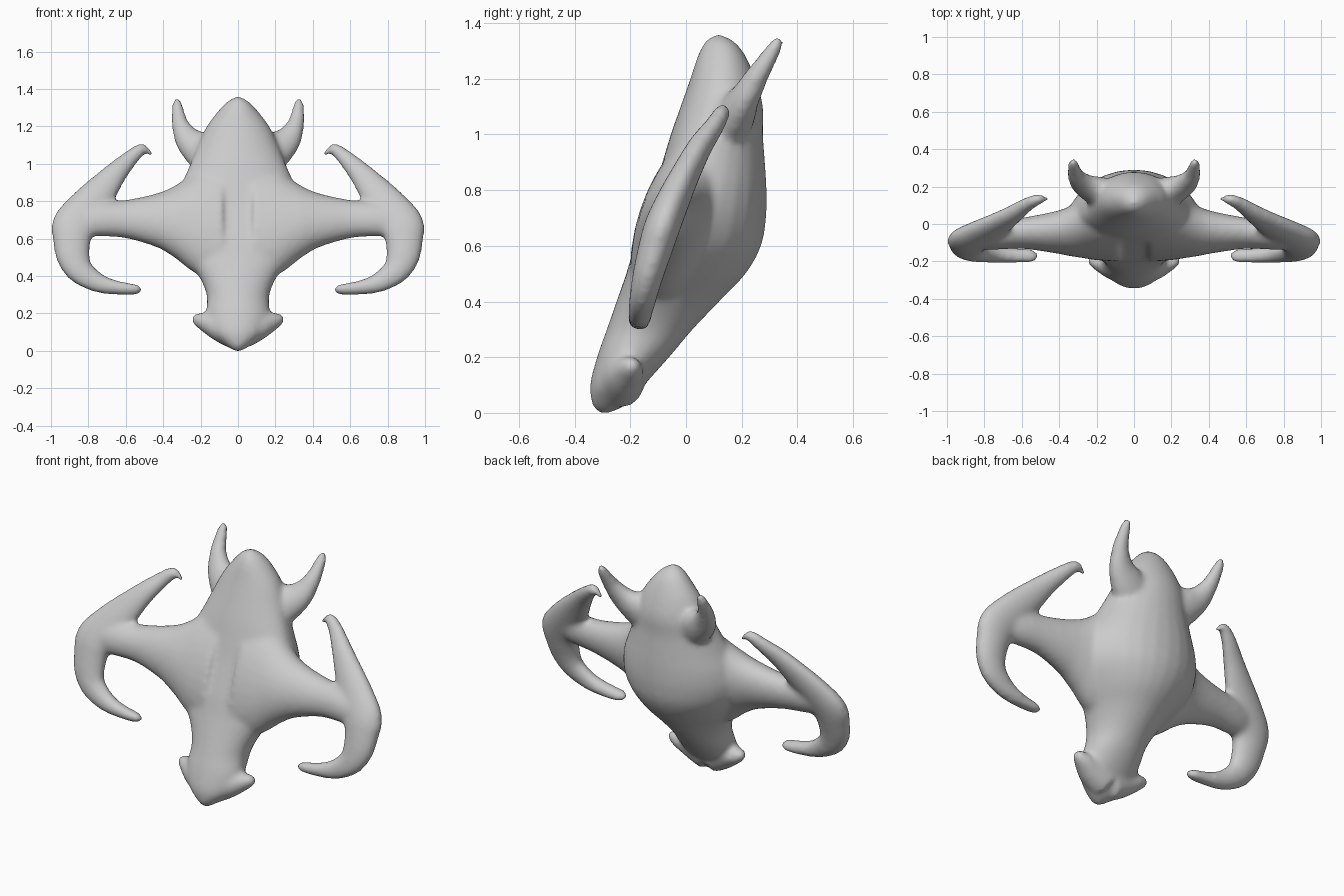
import bpy, bmesh, math
from mathutils import Vector

bm = bmesh.new()
PLANE = Vector((0, 1, -0.34)).normalized()   # limbs lie in the leaning body plane
SEG = 28


def spline(keys, steps=6):
    """Catmull-Rom through tuples of any length."""
    out = []
    for i in range(len(keys) - 1):
        p = [keys[max(0, min(len(keys) - 1, i + k))] for k in (-1, 0, 1, 2)]
        for s in range(steps):
            t = s / steps
            out.append([0.5 * (2 * b + (c - a) * t + (2 * a - 5 * b + 4 * c - d) * t * t
                               + (3 * b - a - 3 * c + d) * t ** 3) for a, b, c, d in zip(*p)])
    out.append(list(keys[-1]))
    return out


def skin(rings):
    rows = [[bm.verts.new(p) for p in r] for r in rings]
    faces = [bm.faces.new((r[j], r[(j + 1) % SEG], q[(j + 1) % SEG], q[j]))
             for r, q in zip(rows, rows[1:]) for j in range(SEG)]
    faces += [bm.faces.new(rows[0]), bm.faces.new(rows[-1])]
    bmesh.ops.recalc_face_normals(bm, faces=faces)


def limb(keys):
    """Pair of flattened tubes; keys are x, y, z, in-plane radius, thickness radius."""
    pts = spline(keys)
    for side in (1, -1):
        c = [Vector((side * p[0], p[1], p[2])) for p in pts]
        rings = []
        for i, p in enumerate(pts):
            t = (c[min(i + 1, len(c) - 1)] - c[max(i - 1, 0)]).normalized()
            b = (PLANE - PLANE.dot(t) * t).normalized()
            a = b.cross(t)
            rings.append([c[i] + a * max(p[3], .004) * math.cos(u) + b * max(p[4], .004) * math.sin(u)
                          for u in (2 * math.pi * j / SEG for j in range(SEG))])
        skin(rings)


# Torso: z, half width, front y, widest y, back y
torso = [(0.0, .02, -.315, -.295, -.27), (.03, .065, -.337, -.27, -.215), (.1, .14, -.345, -.24, -.15),
         (.2, .168, -.32, -.21, -.06), (.3, .168, -.285, -.165, .025), (.4, .21, -.25, -.125, .12),
         (.5, .285, -.215, -.09, .215), (.6, .35, -.185, -.06, .27), (.7, .37, -.15, -.03, .288),
         (.8, .35, -.115, 0, .29), (.9, .30, -.085, .04, .284), (1.0, .255, -.055, .075, .277),
         (1.1, .215, -.02, .11, .277), (1.2, .168, .015, .13, .25), (1.29, .10, .045, .135, .21),
         (1.335, .055, .07, .125, .172), (1.358, .015, .10, .115, .13)]
rings = []
for z, w, f, m, b in spline(torso):
    ring = []
    for j in range(SEG):
        u = 2 * math.pi * j / SEG
        s = math.sin(u)
        ring.append((w * math.cos(u), m + s * (b - m if s > 0 else m - f), z))
    rings.append(ring)
skin(rings)

# Arms: broad flared roots
limb([(.08, -.03, .69, .34, .14), (.22, -.03, .69, .29, .14), (.33, -.04, .695, .205, .125),
      (.43, -.045, .70, .15, .105), (.6, -.05, .705, .105, .08), (.75, -.065, .705, .095, .07),
      (.88, -.085, .69, .08, .05)])

# Crescent hands: upper hooked tip, elbow, lower tip
limb([(.455, .135, 1.04, .008, .008), (.475, .135, 1.063, .015, .016), (.515, .13, 1.078, .032, .03),
      (.57, .105, 1.035, .044, .036), (.65, .05, .955, .063, .045), (.73, 0, .86, .088, .052),
      (.81, -.045, .765, .107, .06), (.875, -.085, .67, .12, .065), (.888, -.11, .59, .102, .062),
      (.88, -.135, .5, .09, .056), (.84, -.152, .425, .073, .05), (.75, -.163, .365, .054, .044),
      (.65, -.168, .338, .038, .042), (.55, -.17, .328, .028, .038), (.515, -.17, .328, .012, .015)])

# Ears
limb([(.10, .14, 1.02, .12, .09), (.19, .175, 1.07, .105, .075), (.265, .21, 1.13, .075, .055),
      (.308, .255, 1.21, .047, .042), (.322, .305, 1.29, .033, .03), (.325, .328, 1.33, .025, .024),
      (.327, .338, 1.352, .01, .01)])

# Tail fins
limb([(.02, -.24, .10, .09, .09), (.11, -.225, .132, .075, .075), (.18, -.205, .155, .05, .055),
      (.225, -.195, .17, .032, .035), (.248, -.19, .176, .012, .014)])

mesh = bpy.data.meshes.new("creature_body")
bm.to_mesh(mesh)
bm.free()
body = bpy.data.objects.new("creature_body", mesh)
bpy.context.collection.objects.link(body)

# Fuse the parts into one blended skin
fuse = body.modifiers.new("fuse", 'REMESH')
fuse.mode = 'VOXEL'
fuse.voxel_size = 0.014
fuse.use_smooth_shade = True
blend = body.modifiers.new("blend", 'SMOOTH')
blend.factor = 0.5
blend.iterations = 10
